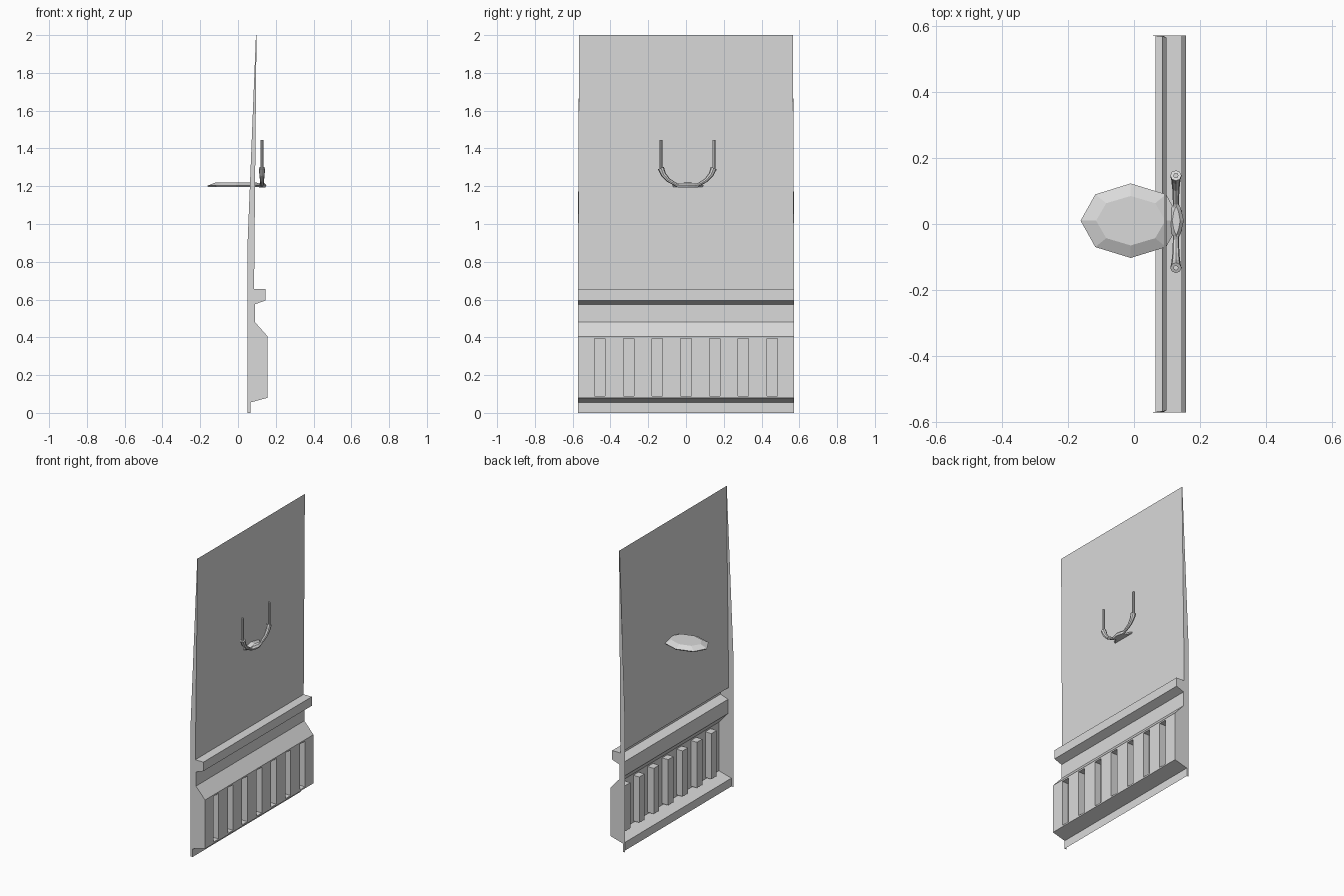
import bpy, bmesh, math
from mathutils import Vector

cube = bpy.data.objects.get("Cube")
if cube:
    bpy.data.objects.remove(cube, do_unlink=True)

grey = bpy.data.materials.new("plain grey")
grey.use_nodes = True
COLOUR = (0.7, 0.7, 0.7, 1)
grey.diffuse_color = COLOUR
grey.node_tree.nodes["Principled BSDF"].inputs["Base Color"].default_value = COLOUR


def finish(bm, name, recalc=False):
    bmesh.ops.remove_doubles(bm, verts=bm.verts, dist=1e-5)
    if recalc:
        bmesh.ops.recalc_face_normals(bm, faces=bm.faces)
    mesh = bpy.data.meshes.new(name)
    bm.to_mesh(mesh)
    bm.free()
    mesh.materials.append(grey)
    obj = bpy.data.objects.new(name, mesh)
    bpy.context.collection.objects.link(obj)
    return obj


def face(bm, points):
    return bm.faces.new([bm.verts.new(p) for p in points])


# Wall panel: open-backed shell swept along y, with sunken vent slots
HALF, TOP_HALF = 0.572, 0.566
SLOT_LOW, SLOT_HIGH, SLOT_BACK = 0.09, 0.395, 0.112
profile = [(0.065, 0), (0.065, 0.055), (0.157, 0.08), (0.157, SLOT_LOW),
           (0.157, SLOT_HIGH), (0.157, 0.405), (0.09, 0.48), (0.09, 0.575),
           (0.145, 0.595), (0.145, 0.655), (0.085, 0.655), (0.098, 2)]
back_edge = [(0.095, 2), (0.05, 0.88), (0.05, 0)]

splits = [-HALF]
for i in range(-3, 4):
    splits += [i * 0.152 - 0.028, i * 0.152 + 0.028]
splits.append(HALF)

bm = bmesh.new()
for (xa, za), (xb, zb) in zip(profile, profile[1:]):
    for n, (ya, yb) in enumerate(zip(splits, splits[1:])):
        rim = [(xa, ya, za), (xa, yb, za), (xb, yb, zb), (xb, ya, zb)]
        if za == SLOT_LOW and n % 2 == 1:
            floor = [(SLOT_BACK, y, z) for _, y, z in rim]
            face(bm, floor)
            for k in range(4):
                j = (k + 1) % 4
                face(bm, [rim[k], rim[j], floor[j], floor[k]])
        else:
            face(bm, rim)

# End caps of the shell
for y in (-HALF, HALF):
    outline = [(x, y, z) for x, z in profile + back_edge]
    face(bm, outline if y < 0 else outline[::-1])
for v in bm.verts:
    if v.co.z > 1.9:
        v.co.y *= TOP_HALF / HALF
finish(bm, "wall_panel")


# Flat plates made of stacked eight-sided rings
def plate(name, centre, rings, pinch=1.0):
    bm = bmesh.new()
    loops = []
    for rx, ry, z in rings:
        loop = []
        for k in range(8):
            a = k * math.pi / 4
            s = pinch if k % 2 else 1
            loop.append(bm.verts.new((centre[0] + rx * s * math.cos(a),
                                      centre[1] + ry * s * math.sin(a), z)))
        loops.append(loop)
    for lo, hi in zip(loops, loops[1:]):
        for k in range(8):
            j = (k + 1) % 8
            bm.faces.new((lo[k], lo[j], hi[j], hi[k]))
    bm.faces.new(loops[0][::-1])
    bm.faces.new(loops[-1])
    return finish(bm, name, True)


plate("tray", (-0.01, 0.01),
      [(0.148, 0.108, 1.196), (0.152, 0.113, 1.203), (0.105, 0.075, 1.221)])
plate("bracket_centre", (0.128, 0.01),
      [(0.016, 0.055, 1.194), (0.023, 0.065, 1.206), (0.012, 0.045, 1.217)], 0.85)


# Rods: rings of varying radius placed along a path
def rod(name, path, sides=8):
    bm = bmesh.new()
    points = [Vector(p) for p, r in path]
    loops = []
    for i, (p, r) in enumerate(path):
        along = (points[min(i + 1, len(points) - 1)] - points[max(i - 1, 0)]).normalized()
        u = Vector((1, 0, 0))
        w = along.cross(u)
        loops.append([bm.verts.new(points[i] + r * (u * math.cos(t) + w * math.sin(t)))
                      for t in (2 * math.pi * k / sides for k in range(sides))])
    for lo, hi in zip(loops, loops[1:]):
        for k in range(sides):
            j = (k + 1) % sides
            bm.faces.new((lo[k], lo[j], hi[j], hi[k]))
    bm.faces.new(loops[0])
    bm.faces.new(loops[-1])
    return finish(bm, name, True)


# Bracket arms and upright prongs, mirrored about the bracket centre
X, MID = 0.127, 0.007
for side, sign in (("front", -1), ("back", 1)):
    arm = [(0.0, 1.204, 0.008), (0.055, 1.206, 0.009), (0.1, 1.232, 0.011),
           (0.126, 1.262, 0.014), (0.14, 1.296, 0.017)]
    rod(side + "_arm", [((X, MID + sign * d, z), r) for d, z, r in arm])
    rod(side + "_prong", [((X, MID + sign * 0.14, z), 0.008) for z in (1.28, 1.445)])
